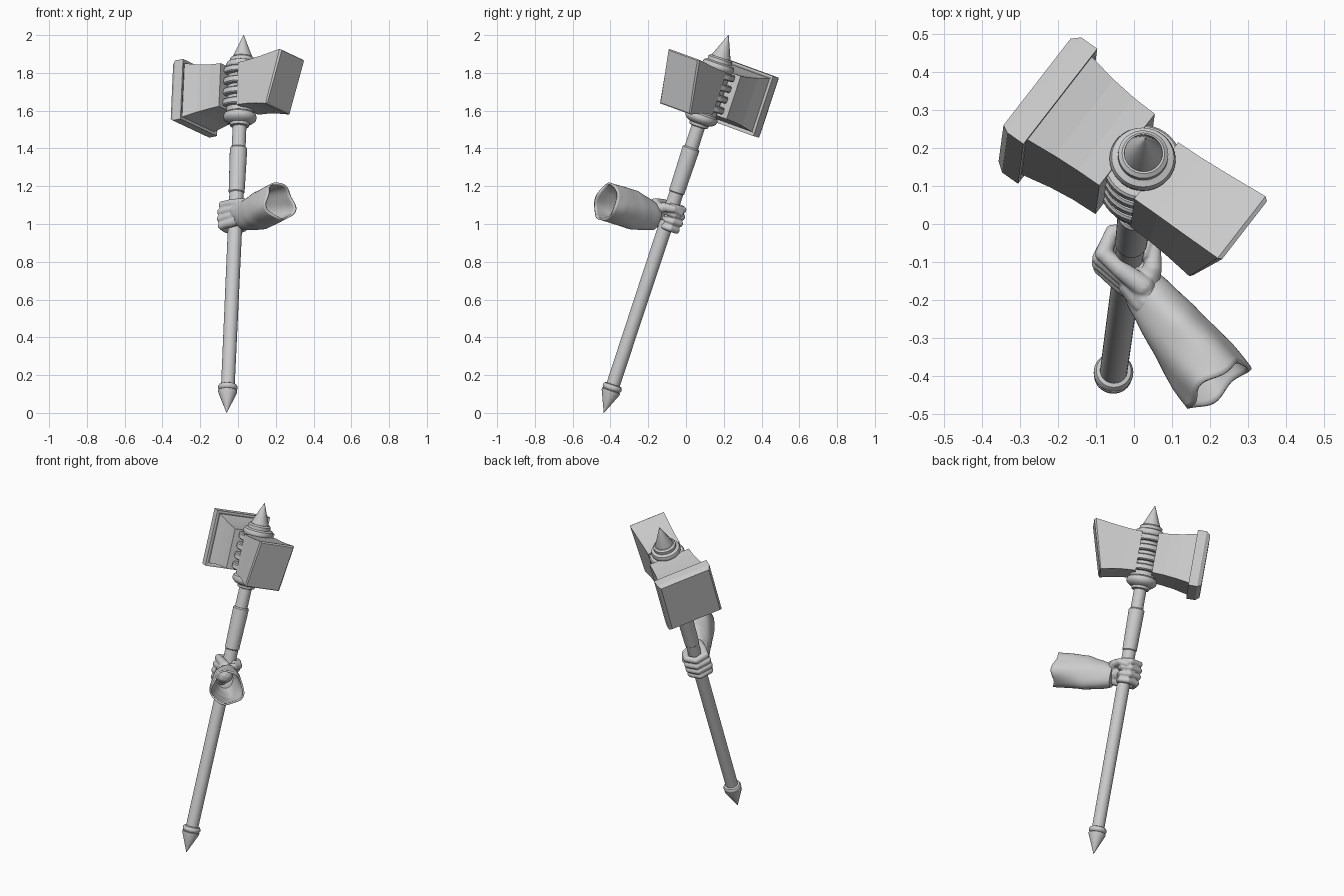
import bpy, bmesh, math
from mathutils import Vector, Matrix

if "Cube" in bpy.data.objects:
    bpy.data.objects.remove(bpy.data.objects["Cube"])

# Frames: the shaft axis, and the hammer head turned about it
FOOT = Vector((-0.06, -0.435, 0.0))
AXIS = (Vector((0.03, 0.225, 2.0)) - FOOT).normalized()
SHAFT = Matrix.Translation(FOOT) @ Vector((0, 0, 1)).rotation_difference(AXIS).to_matrix().to_4x4()
U = Vector((0.807, -0.57, 0.153))
U = (U - AXIS * U.dot(AXIS)).normalized()
V = AXIS.cross(U)
HEAD_T = 1.803
HEAD = Matrix((U, V, AXIS)).transposed().to_4x4()
HEAD.translation = FOOT + AXIS * HEAD_T


def finish(name, bm, matrix=None, smooth=True, angle=35):
    bmesh.ops.recalc_face_normals(bm, faces=bm.faces)
    me = bpy.data.meshes.new(name)
    bm.to_mesh(me)
    bm.free()
    if smooth:
        me.shade_smooth()
        me.set_sharp_from_angle(angle=math.radians(angle))
    ob = bpy.data.objects.new(name, me)
    bpy.context.collection.objects.link(ob)
    if matrix:
        ob.matrix_world = matrix
    return ob


def loft(bm, rings, cap_start=True, cap_end=True):
    loops = [[bm.verts.new(p) for p in r] for r in rings]
    n = len(loops[0])
    for a, b in zip(loops, loops[1:]):
        for i in range(n):
            bm.faces.new((a[i], a[(i + 1) % n], b[(i + 1) % n], b[i]))
    if cap_start:
        bm.faces.new(loops[0])
    if cap_end:
        bm.faces.new(loops[-1])


def lathe(name, profile, matrix=SHAFT, n=36):
    bm = bmesh.new()
    loft(bm, [[(r * math.cos(2 * math.pi * i / n), r * math.sin(2 * math.pi * i / n), z)
               for i in range(n)] for r, z in profile])
    return finish(name, bm, matrix)


def block(name, sections):
    # each section: u at top, u at bottom, half width, half height
    bm = bmesh.new()
    loft(bm, [[(ub, -w, -h), (ub, w, -h), (ut, w, h), (ut, -w, h)] for ut, ub, w, h in sections])
    return finish(name, bm, HEAD, smooth=False)


# Shaft parts
lathe("pommel_spike", [(0.0008, 0.0), (0.05, 0.115), (0.05, 0.124), (0.04, 0.128)])
lathe("pommel_ring", [(0.036, 0.122), (0.047, 0.128), (0.052, 0.138), (0.052, 0.146),
                      (0.046, 0.156), (0.036, 0.16)])
lathe("shaft", [(0.036, 0.12), (0.038, 1.2), (0.036, 1.66)])
lathe("grip_sleeve", [(0.036, 1.225), (0.042, 1.232), (0.046, 1.475), (0.04, 1.482)])
lathe("lower_collar", [(0.038, 1.596), (0.05, 1.6), (0.053, 1.615), (0.07, 1.622), (0.085, 1.635),
                       (0.089, 1.65), (0.085, 1.664), (0.07, 1.674), (0.07, 1.69)])
lathe("upper_collar", [(0.07, 1.9), (0.085, 1.925), (0.087, 1.935), (0.082, 1.95),
                       (0.066, 1.957), (0.066, 1.975), (0.056, 1.983)])
lathe("top_spike", [(0.052, 1.965), (0.05, 1.99), (0.0008, 2.109)])

# Head core and four rounded bands
lathe("head_core", [(0.074, -0.13), (0.074, 0.125)], HEAD)
for i in range(4):
    c = -0.087 + i * 0.06
    lathe(f"head_band_{i + 1}", [(0.07, c - 0.018), (0.098, c - 0.018), (0.104, c - 0.012),
                                 (0.104, c + 0.012), (0.098, c + 0.018), (0.07, c + 0.018)], HEAD)

# Two flared hammer blocks and the striking cap
block("right_block", [(0.045, 0.045, 0.098, 0.118), (0.12, 0.11, 0.099, 0.122),
                      (0.20, 0.17, 0.102, 0.13), (0.322, 0.245, 0.107, 0.146),
                      (0.332, 0.253, 0.100, 0.139)])
block("left_block", [(-0.05, -0.05, 0.124, 0.12), (-0.12, -0.12, 0.126, 0.124),
                     (-0.19, -0.19, 0.132, 0.133), (-0.275, -0.275, 0.144, 0.149)])
block("striking_cap", [(-0.28, -0.28, 0.138, 0.14), (-0.27, -0.27, 0.155, 0.157),
                       (-0.27, -0.27, 0.165, 0.167), (-0.322, -0.322, 0.165, 0.167),
                       (-0.345, -0.345, 0.15, 0.152)])


# Fist wrapped around the shaft, fused by remeshing
HAND = SHAFT @ Matrix.Translation((0, 0, 1.097))
bm = bmesh.new()


def limb(points):
    # chain of spheres: x, y, z, radius
    for p, q in zip(points, points[1:]):
        p, q = Vector(p), Vector(q)
        steps = max(2, int((q - p).length / 0.009))
        for s in range(steps + 1):
            c = p.lerp(q, s / steps)
            bmesh.ops.create_icosphere(bm, subdivisions=2, radius=c[3],
                                       matrix=Matrix.Translation(c.xyz))


for k in range(4):
    z = 0.057 - 0.038 * k
    e = 0.006 * (1 if k in (1, 2) else 0)
    limb([(-0.07 - e, -0.006, z, 0.023), (-0.046, 0.056 + e, z, 0.0195),
          (0.018, 0.06 + e, z, 0.020), (0.047, 0.028, z, 0.018), (0.036, -0.006, z, 0.017)])
    limb([(0.035, -0.09, z * 0.75, 0.03), (-0.022, -0.05, z * 0.95, 0.025),
          (-0.07 - e, -0.006, z, 0.022)])
limb([(0.04, -0.085, 0.01, 0.036), (0.06, -0.04, 0.04, 0.026),
      (0.063, 0.012, 0.047, 0.021), (0.04, 0.054, 0.036, 0.018)])
limb([(0.02, -0.07, 0.0, 0.05), (0.055, -0.115, 0.0, 0.055)])
fist = finish("fist", bm, HAND, angle=180)
rm = fist.modifiers.new("fuse", 'REMESH')
rm.mode = 'VOXEL'
rm.voxel_size = 0.0045
rm.use_smooth_shade = True
sm = fist.modifiers.new("soften", 'SMOOTH')
sm.factor = 0.5
sm.iterations = 4

# Loose forearm sleeve, open at the far end, with folds
start, end = Vector((0.022, -0.165, 1.035)), Vector((0.222, -0.425, 1.118))
fwd = (end - start).normalized()
side = fwd.cross(Vector((0, 0, 1))).normalized()
up = side.cross(fwd)
N, M = 48, 24
rings = []
for j in range(M + 1):
    s = j / M
    c = start.lerp(end, s)
    wide = 0.055 + 0.042 * min(1, s * 1.25) ** 0.8
    tall = 0.068 + 0.034 * min(1, s * 2.2) ** 0.8
    ring = []
    for i in range(N):
        t = 2 * math.pi * i / N
        f = 1 + (0.25 + 0.75 * s) * (0.05 * math.sin(3 * t + 2.5 * s + 0.6)
                                     + 0.035 * math.sin(5 * t - 4 * s))
        f += 0.012 * math.sin(22 * s + 2 * t) * (1 - s)
        ring.append(c + side * (wide * f * math.cos(t)) + up * (tall * f * math.sin(t))
                    + fwd * (0.008 * s * math.sin(4 * t)))
    rings.append(ring)
bm = bmesh.new()
loft(bm, rings, cap_start=True, cap_end=False)
sleeve = finish("forearm_sleeve", bm, angle=60)
so = sleeve.modifiers.new("thickness", 'SOLIDIFY')
so.thickness = 0.01
so.offset = -1
